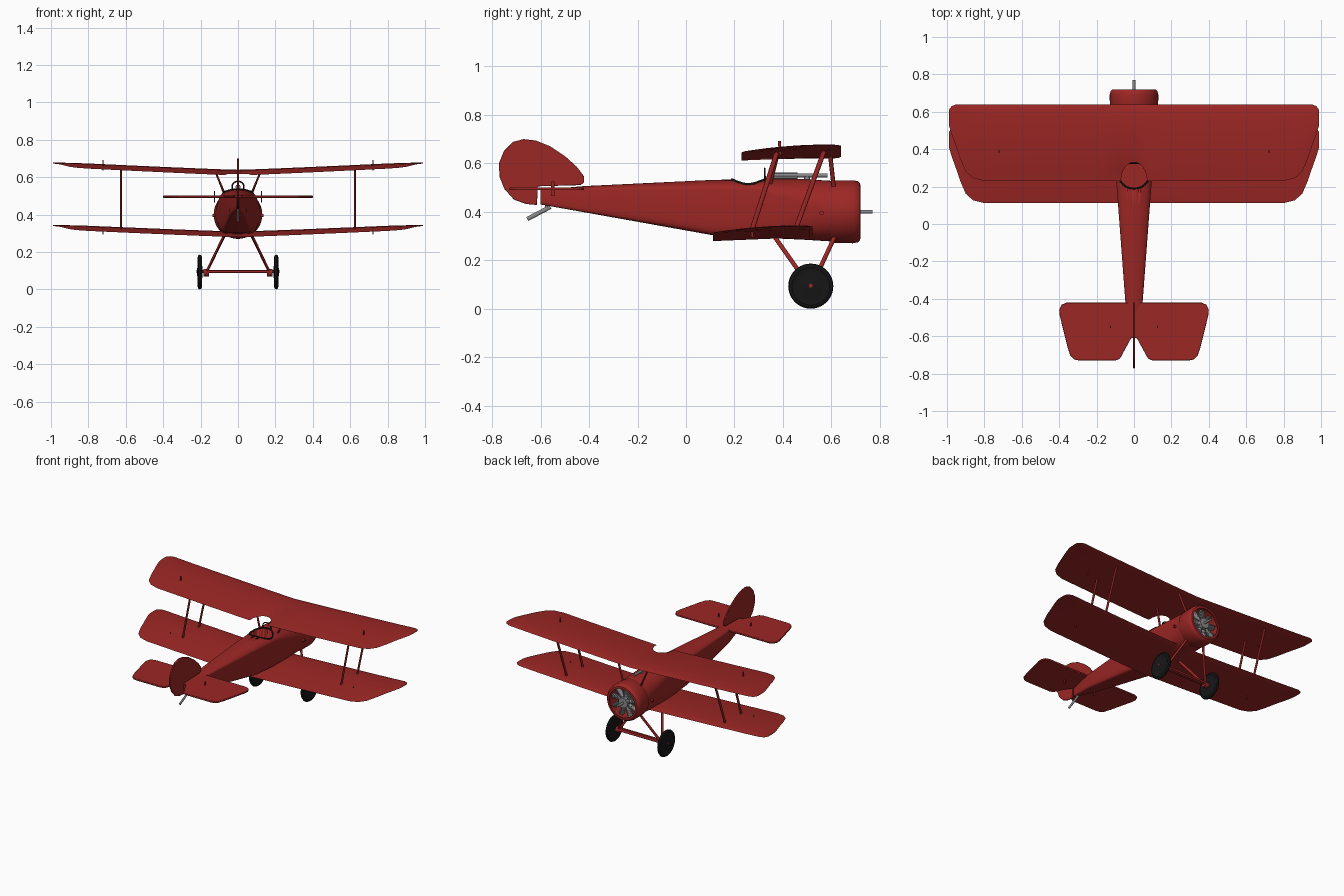
import bpy, bmesh, math
from mathutils import Vector, Matrix

if "Cube" in bpy.data.objects:
    bpy.data.objects.remove(bpy.data.objects["Cube"])


def material(name, rgb):
    m = bpy.data.materials.new(name)
    m.diffuse_color = (*rgb, 1)
    m.use_nodes = True
    m.node_tree.nodes["Principled BSDF"].inputs["Base Color"].default_value = m.diffuse_color
    return m


RED = material("red", (0.33, 0.02, 0.018))
BLACK = material("black", (0.008, 0.008, 0.008))
GREY = material("grey", (0.25, 0.25, 0.26))


def finish(bm, name, mat, angle=35):
    bmesh.ops.recalc_face_normals(bm, faces=bm.faces[:])
    me = bpy.data.meshes.new(name)
    bm.to_mesh(me)
    bm.free()
    ob = bpy.data.objects.new(name, me)
    bpy.context.collection.objects.link(ob)
    me.materials.append(mat)
    bpy.ops.object.select_all(action='DESELECT')
    ob.select_set(True)
    bpy.context.view_layer.objects.active = ob
    bpy.ops.object.shade_smooth_by_angle(angle=math.radians(angle))
    return ob


def loft(name, rings, mat, closed=True, caps=True, angle=35):
    bm = bmesh.new()
    vs = [[bm.verts.new(p) for p in r] for r in rings]
    n = len(rings[0])
    pairs = list(zip(vs, vs[1:])) + ([] if caps else [(vs[-1], vs[0])])
    for a, b in pairs:
        for i in range(n):
            j = (i + 1) % n
            bm.faces.new((a[i], a[j], b[j], b[i]))
    if caps:
        bm.faces.new(vs[0])
        bm.faces.new(vs[-1])
    return finish(bm, name, mat, angle)


def rod(name, p, q, rx, ry=None, mat=RED, seg=12, r2=1.0):
    # tapered bar from p to q; rx is its width across, ry its depth
    p, q = Vector(p), Vector(q)
    z = (q - p).normalized()
    ref = Vector((1, 0, 0)) if abs(z.x) < 0.9 else Vector((0, 1, 0))
    y = z.cross(ref).normalized()
    x = y.cross(z)
    M = Matrix.Translation((p + q) / 2) @ Matrix((x, y, z)).transposed().to_4x4()
    M = M @ Matrix.Diagonal((rx, ry or rx, (q - p).length, 1))
    bm = bmesh.new()
    bmesh.ops.create_cone(bm, cap_ends=True, segments=seg, radius1=1, radius2=r2, depth=1, matrix=M)
    return finish(bm, name, mat)


def plate(name, pts, thick, mat, bevel=0.003):
    # thin slab from a 3D outline, extruded both ways by vector thick
    t = Vector(thick)
    ob = loft(name, [[Vector(p) - t for p in pts], [Vector(p) + t for p in pts]], mat)
    b = ob.modifiers.new("edge", 'BEVEL')
    b.width, b.segments = bevel, 2
    return ob


def lathe(name, profile, axis, centre, mat, seg=40):
    # closed (radius, along) profile spun about the x or y axis
    rings = []
    for k in range(seg):
        a = 2 * math.pi * k / seg
        c, s = math.cos(a), math.sin(a)
        rings.append([Vector(centre) + Vector((r * c, h, r * s) if axis == 'y' else (h, r * c, r * s))
                      for r, h in profile])
    return loft(name, rings, mat, caps=False)


def lerp(table, x):
    for a, b in zip(table, table[1:]):
        if x <= b[0]:
            t = (x - a[0]) / (b[0] - a[0])
            return [u + (v - u) * t for u, v in zip(a, b)]
    return table[-1]


# fuselage: round at the nose, flat-bottomed box with rounded deck behind
# y, half width, bottom, side line, top, squareness
STATIONS = [(-0.60, 0.008, 0.43, 0.485, 0.49, 6), (-0.42, 0.046, 0.398, 0.49, 0.506, 8),
            (0.10, 0.085, 0.305, 0.49, 0.531, 8), (0.30, 0.10, 0.293, 0.485, 0.536, 6),
            (0.48, 0.115, 0.285, 0.43, 0.535, 3), (0.61, 0.124, 0.277, 0.402, 0.527, 2)]


def section(y, n=48):
    y, w, zb, zs, zt, e = lerp(STATIONS, y)
    pts = []
    for i in range(n):
        a = 2 * math.pi * i / n
        c, s = math.cos(a), math.sin(a)
        k = 2 / e if s < 0 else 1
        px = w * math.copysign(abs(c) ** k, c)
        pz = zs + (zt - zs) * s if s >= 0 else zs - (zs - zb) * abs(s) ** k
        pts.append((px, y, pz))
    return pts


fus = loft("fuselage", [section(y) for y in
                        (-0.60, -0.42, -0.16, 0.10, 0.2, 0.30, 0.36, 0.42, 0.48, 0.54, 0.61)], RED)

# cockpit opening and padded rim
CY, CA, CB = 0.26, 0.08, 0.07
oval = [(CA * math.cos(i * math.pi / 20), CY + CB * math.sin(i * math.pi / 20)) for i in range(40)]
cutter = loft("cockpit_cutter", [[(x, y, z) for x, y in oval] for z in (0.37, 0.65)], RED)
cutter.hide_render = True
cutter.hide_set(True)
bo = fus.modifiers.new("cockpit", 'BOOLEAN')
bo.operation, bo.object, bo.solver = 'DIFFERENCE', cutter, 'EXACT'


def tube(name, pts, r, cyclic, mat):
    cu = bpy.data.curves.new(name, 'CURVE')
    cu.dimensions, cu.bevel_depth, cu.bevel_resolution = '3D', r, 2
    sp = cu.splines.new('POLY')
    sp.points.add(len(pts) - 1)
    for p, v in zip(sp.points, pts):
        p.co = (*v, 1)
    sp.use_cyclic_u = cyclic
    ob = bpy.data.objects.new(name, cu)
    cu.materials.append(mat)
    bpy.context.collection.objects.link(ob)


rim = []
for x, y in oval:
    _, w, _, zs, zt, _ = lerp(STATIONS, y)
    rim.append((x, y, zs + (zt - zs) * math.sqrt(1 - (x / w) ** 2)))
tube("cockpit_rim", rim, 0.005, True, BLACK)
# windscreen hoop
tube("windscreen_frame", [(-0.032, 0.33, 0.52)] + [(-0.032 * math.cos(i * math.pi / 10), 0.325,
     0.548 + 0.03 * math.sin(i * math.pi / 10)) for i in range(11)] + [(0.032, 0.33, 0.52)], 0.004, False, BLACK)

# cowl and rotary engine
lathe("cowl", [(0.12, 0.59), (0.129, 0.605), (0.13, 0.69), (0.126, 0.709), (0.116, 0.719),
               (0.102, 0.72), (0.10, 0.714), (0.112, 0.70), (0.112, 0.59)], 'y', (0, 0, 0.40), RED, 48)
rod("crankcase", (0, 0.60, 0.40), (0, 0.712, 0.40), 0.036, mat=GREY, seg=24)
rod("propeller_shaft", (0, 0.70, 0.40), (0, 0.77, 0.40), 0.008, mat=GREY)
for k in range(9):
    a = 2 * math.pi * k / 9 + math.pi / 2
    d = Vector((math.cos(a), 0, math.sin(a)))
    c = Vector((0, 0.675, 0.40))
    rod("engine_cylinder", c + d * 0.03, c + d * 0.105, 0.014, mat=GREY)
    for f in range(5):
        rod("cooling_fin", c + d * (0.05 + f * 0.011), c + d * (0.055 + f * 0.011), 0.019, mat=GREY)
    rod("push_rod", c + d * 0.03 + Vector((0, 0.024, 0)), c + d * 0.10 + Vector((0, 0.024, 0)), 0.003, mat=GREY, seg=6)

# gun on the front deck
rod("gun_body", (0, 0.36, 0.548), (0, 0.46, 0.548), 0.014, 0.014, GREY, 8)
rod("gun_barrel", (0, 0.45, 0.55), (0, 0.585, 0.55), 0.008, mat=GREY)
rod("gun_mount", (0, 0.50, 0.52), (0, 0.50, 0.55), 0.006, 0.012, GREY)

# wings: x, leading edge, trailing edge, thickness factor
TIPS = [(0.0, 0.41, 0.0, 1), (0.80, 0.41, 0.0, 0.8), (0.86, 0.41, 0.015, 0.7), (0.90, 0.41, 0.05, 0.6),
        (0.93, 0.41, 0.12, 0.5), (0.95, 0.41, 0.18, 0.42), (0.975, 0.40, 0.25, 0.32), (0.99, 0.38, 0.30, 0.2)]
FOIL = [(0, 0), (0.15, 0.010), (0.3, 0.018), (0.5, 0.026), (0.7, 0.030), (0.88, 0.028), (0.97, 0.023), (1, 0.018),
        (0.97, 0.013), (0.85, 0.010), (0.6, 0.010), (0.3, 0.005)]


def wing(name, y0, z0, rise, notch):
    half = [0, 0.015, 0.03, 0.045, 0.058, 0.066, 0.07, 0.2, 0.35, 0.5, 0.65] + [t[0] for t in TIPS[1:]]
    rings = []
    for x in [-h for h in half[:0:-1]] + half:
        ax = abs(x)
        _, le, te, th = lerp(TIPS, ax)
        if notch and ax < 0.07:
            te = notch * math.sqrt(1 - (ax / 0.07) ** 2)
        ring = []
        for u, v in FOIL:
            yy = te + (le - te) * u
            mid = 0.003 + 0.018 * math.sin(min(1, yy / 0.41 * 1.25) * math.pi / 2)
            base = 0.003 + 0.018 * math.sin(min(1, u * 1.25) * math.pi / 2)
            ring.append((x, y0 + yy, z0 + mid + (v - base) * th + rise * ax ** 1.1))
        rings.append(ring)
    return loft(name, rings, RED, angle=40)


wing("upper_wing", 0.23, 0.609, 0.046, 0.10)
wing("lower_wing", 0.112, 0.279, 0.042, 0)

# tail surfaces
side = [(0, -0.42), (0.36, -0.42), (0.388, -0.432), (0.40, -0.46), (0.397, -0.49), (0.355, -0.66), (0.34, -0.705),
        (0.318, -0.725), (0.29, -0.73), (0.10, -0.73), (0.075, -0.72), (0.015, -0.61)]
plate("tailplane", [(x, y, 0.495) for x, y in side] + [(-x, y, 0.495) for x, y in side[:0:-1]], (0, 0, 0.006), RED)
fin = [(-0.435, 0.51), (-0.42, 0.522), (-0.42, 0.545), (-0.45, 0.585), (-0.50, 0.63), (-0.56, 0.67), (-0.62, 0.694),
       (-0.67, 0.70), (-0.715, 0.688), (-0.752, 0.65), (-0.772, 0.60), (-0.77, 0.545), (-0.75, 0.495),
       (-0.71, 0.45), (-0.66, 0.432), (-0.615, 0.428), (-0.612, 0.505)]
plate("fin_and_rudder", [(0, y, z) for y, z in fin], (0.005, 0, 0), RED)
rod("tail_skid", (0, -0.56, 0.42), (0, -0.655, 0.37), 0.006, 0.009, GREY)
rod("skid_post", (0, -0.575, 0.44), (0, -0.575, 0.415), 0.006, mat=GREY)

# undercarriage cross bars
for y in (0.50, 0.53):
    rod("axle_fairing", (-0.18, y, 0.095), (0.18, y, 0.095), 0.007)
rod("axle", (-0.222, 0.515, 0.095), (0.222, 0.515, 0.095), 0.008)

for s in (-1, 1):
    # wing struts
    rod("wing_strut", (s * 0.625, 0.27, 0.318), (s * 0.625, 0.375, 0.645), 0.005, 0.010)
    rod("wing_strut", (s * 0.625, 0.45, 0.322), (s * 0.625, 0.57, 0.65), 0.005, 0.010)
    rod("cabane_strut", (s * 0.07, 0.345, 0.51), (s * 0.122, 0.375, 0.63), 0.005, 0.009)
    rod("cabane_strut", (s * 0.07, 0.61, 0.50), (s * 0.122, 0.595, 0.635), 0.005, 0.009)
    # control horns and side pipe
    rod("aileron_horn", (s * 0.722, 0.39, 0.635), (s * 0.722, 0.385, 0.692), 0.003, 0.006)
    rod("aileron_horn", (s * 0.722, 0.275, 0.295), (s * 0.722, 0.27, 0.335), 0.003, 0.006)
    rod("elevator_horn", (s * 0.125, -0.55, 0.465), (s * 0.125, -0.55, 0.525), 0.003, 0.007)
    rod("side_pipe", (s * 0.10, 0.56, 0.395), (s * 0.135, 0.56, 0.395), 0.009)
    # landing gear legs and wheels
    foot = (s * 0.172, 0.515, 0.085)
    rod("gear_leg", foot, (s * 0.066, 0.36, 0.305), 0.007, 0.009)
    rod("gear_leg", foot, (s * 0.066, 0.615, 0.30), 0.007, 0.009)
    rod("leg_foot", (s * 0.155, 0.515, 0.09), (s * 0.185, 0.515, 0.09), 0.02)
    lathe("wheel", [(0.0005, -0.016), (0.05, -0.011), (0.072, -0.009), (0.078, -0.012), (0.089, -0.008), (0.093, 0),
                    (0.089, 0.008), (0.078, 0.012), (0.072, 0.009), (0.05, 0.011), (0.0005, 0.016)],
          'x', (s * 0.204, 0.515, 0.093), BLACK)
